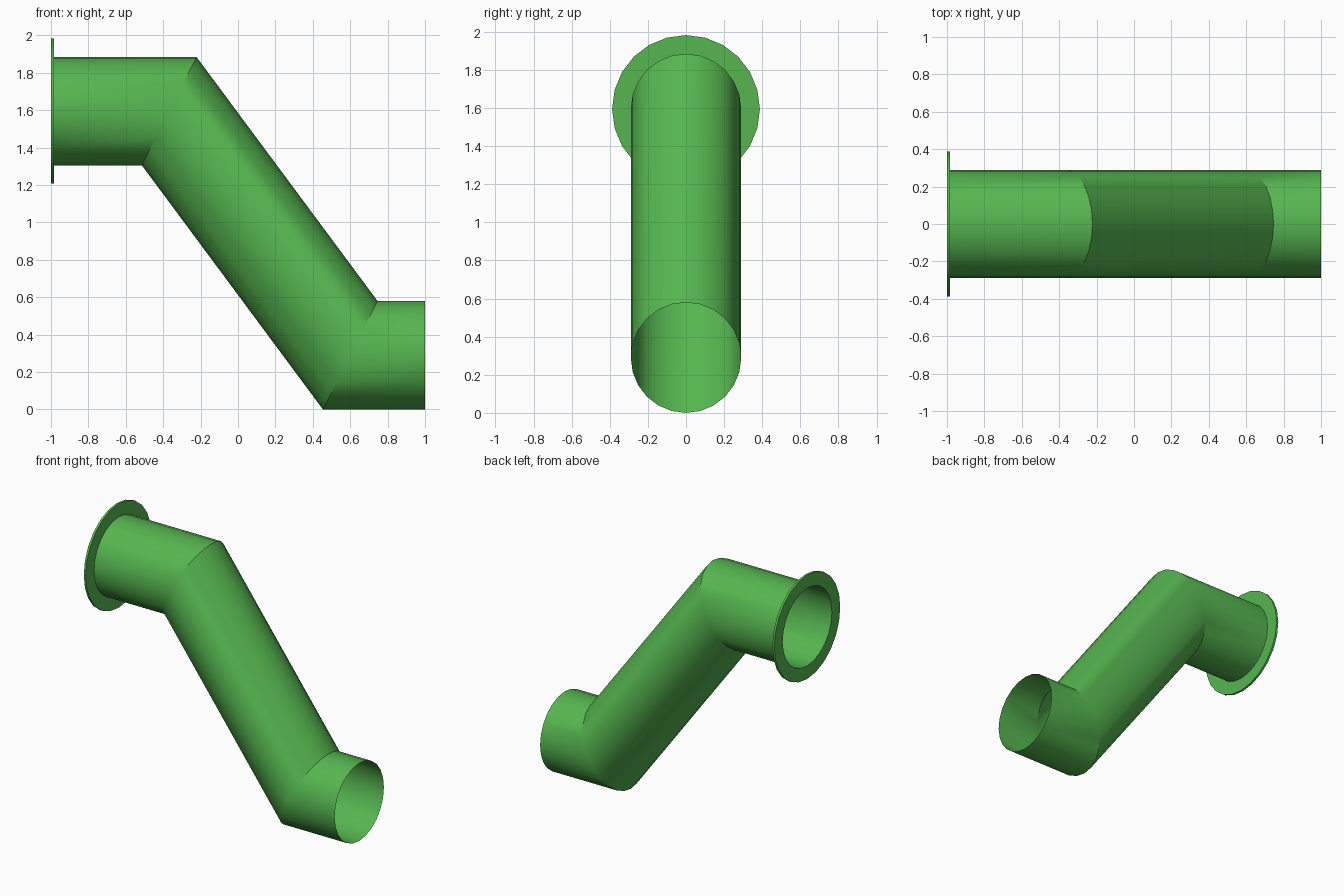
import bpy, bmesh, math

if "Cube" in bpy.data.objects:
    bpy.data.objects.remove(bpy.data.objects["Cube"])

SIDES = 24
R = 0.29           # pipe radius
FLANGE_R = 0.388   # flange radius
Z_TOP, Z_LOW = 1.595, 0.29

green = bpy.data.materials.new("green")
green.diffuse_color = (0.093, 0.468, 0.08, 1)
green.use_nodes = True
green.node_tree.nodes["Principled BSDF"].inputs["Base Color"].default_value = green.diffuse_color


def loft(name, rings):
    """Skin rings given as (x, z centre, radius, lean of the ring in x)."""
    bm = bmesh.new()
    loops = []
    for x, zc, r, lean in rings:
        loop = []
        for i in range(SIDES):
            a = 2 * math.pi * i / SIDES
            loop.append(bm.verts.new((x + lean * math.cos(a), r * math.sin(a), zc + r * math.cos(a))))
        loops.append(loop)
    for a, b in zip(loops, loops[1:]):
        for i in range(SIDES):
            j = (i + 1) % SIDES
            bm.faces.new((a[i], b[i], b[j], a[j]))
    bm.normal_update()
    # the first ring's walls must face outward
    mesh = bpy.data.meshes.new(name)
    bm.to_mesh(mesh)
    bm.free()
    obj = bpy.data.objects.new(name, mesh)
    bpy.context.collection.objects.link(obj)
    mesh.materials.append(green)
    bpy.ops.object.select_all(action='DESELECT')
    obj.select_set(True)
    bpy.context.view_layer.objects.active = obj
    bpy.ops.object.shade_smooth_by_angle(angle=math.radians(30))
    return obj


# open thin-walled pipe with two mitred bends
X1, X2 = -0.368, 0.60
half_bend = math.atan2(Z_TOP - Z_LOW, X2 - X1) / 2
lean = R * math.tan(half_bend)
loft("offset_pipe", [
    (-1.0, Z_TOP, R, 0),
    (X1, Z_TOP, R, lean),
    (X2, Z_LOW, R, lean),
    (1.0, Z_LOW, R, 0),
])

# thin flange around the upper end (the pipe forms its inner wall)
loft("end_flange", [
    (-1.0, Z_TOP, R, 0),
    (-1.0, Z_TOP, FLANGE_R, 0),
    (-0.984, Z_TOP, FLANGE_R, 0),
    (-0.984, Z_TOP, R, 0),
])
